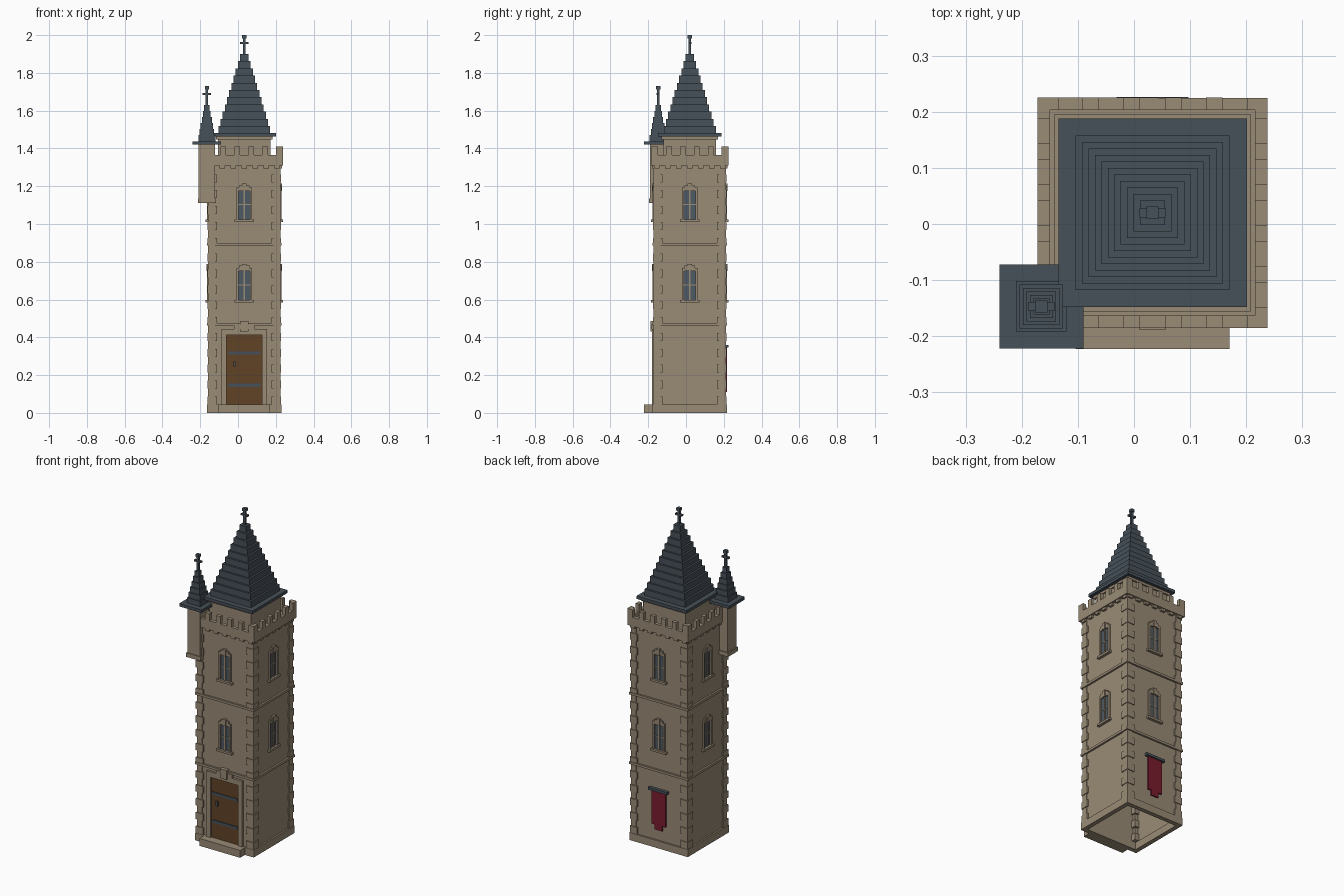
import bpy, bmesh, math
from mathutils import Matrix, Vector

cube = bpy.data.objects.get("Cube")
if cube:
    bpy.data.objects.remove(cube, do_unlink=True)


def material(name, rgb):
    m = bpy.data.materials.new(name)
    m.use_nodes = True
    m.diffuse_color = (*rgb, 1)
    m.node_tree.nodes["Principled BSDF"].inputs["Base Color"].default_value = (*rgb, 1)
    return m


STONE = material("stone", (0.32, 0.256, 0.18))
SLATE = material("slate", (0.062, 0.081, 0.1))
GLASS = material("glass", (0.075, 0.1, 0.125))
WOOD = material("wood", (0.12, 0.054, 0.019))
CLOTH = material("red_cloth", (0.19, 0.012, 0.027))

TOWER = Vector((0.033, 0.02, 0))
TURRET = Vector((-0.165, -0.147, 0))
WALL = 0.187


def build(name, boxes, mat, center=TOWER, sides=(0,)):
    """Boxes are (x0, x1, y0, y1, z0, z1) about a centre, repeated per quarter turn."""
    bm = bmesh.new()
    for side in sides:
        turn = Matrix.Translation(center) @ Matrix.Rotation(side * math.pi / 2, 4, "Z")
        for x0, x1, y0, y1, z0, z1 in boxes:
            mid = Vector((x0 + x1, y0 + y1, z0 + z1)) / 2
            size = Matrix.Diagonal((x1 - x0, y1 - y0, z1 - z0, 1))
            bmesh.ops.create_cube(bm, size=1, matrix=turn @ Matrix.Translation(mid) @ size)
    mesh = bpy.data.meshes.new(name)
    bm.to_mesh(mesh)
    bm.free()
    mesh.materials.append(mat)
    obj = bpy.data.objects.new(name, mesh)
    bpy.context.collection.objects.link(obj)
    return obj


ALL = range(4)


def block(h, z0, z1):
    return (-h, h, -h, h, z0, z1)


def panel(half, d0, d1, z0, z1, u=0):
    """A box on the front face, from depth d0 out to d1."""
    return (u - half, u + half, -d1, -d0, z0, z1)


def ring(outer, inner, z0, z1):
    """One side of a square ring."""
    return (-outer, inner, -outer, -inner, z0, z1)


# Hollow shaft, plinth and doorstep
build("tower_walls", [ring(WALL, 0.175, 0.02, 1.34)], STONE, sides=ALL)
build("plinth", [ring(0.197, 0.17, 0, 0.045)], STONE, sides=ALL)
build("doorstep", [panel(0.137, 0.197, 0.243, 0, 0.045)], STONE)
build("string_courses", [ring(0.198, 0.18, z, z + 0.014) for z in (0.463, 0.886)],
      STONE, sides=ALL)

# Corner stones, alternately large and small
quoins = []
step = 0.042
for i in range(30):
    out, length = (0.195, 0.05) if i % 2 == 0 else (0.191, 0.036)
    z = 0.045 + i * step
    quoins.append((-out, length - out, -out, length - out, z, z + step))
build("corner_stones", quoins, STONE, sides=ALL)

# Battlements
dentils = [panel(0.014, 0.18, 0.2, 1.295, 1.315, u=-0.174 + i * 0.058) for i in range(7)]
build("parapet_dentils", dentils, STONE, sides=ALL)
build("parapet", [ring(0.205, 0.183, 1.31, 1.365)], STONE, sides=ALL)
build("parapet_floor", [block(0.184, 1.31, 1.335)], STONE)
merlons = [(-0.205, -0.168, -0.205, -0.183, 1.36, 1.41),
           (0.168, 0.205, -0.205, -0.183, 1.36, 1.41)]
merlons += [panel(0.0147, 0.183, 0.205, 1.36, 1.41, u=(i - 1.5) * 0.0733) for i in ALL]
build("merlons", merlons, STONE, sides=ALL)
build("roof_base", [block(0.14, 1.33, 1.45), block(0.149, 1.448, 1.464)], STONE)


# Stepped roofs with cross finials
def roof(name, center, eave, first, last, count, z0, z1, tip):
    build(name + "_eave", [block(eave, z0 - 0.018, z0)], SLATE, center)
    rise = (z1 - z0) / count
    courses = []
    for i in range(count):
        h = first + (last - first) * i / (count - 1)
        courses.append(block(h, z0 + i * rise - 0.002, z0 + (i + 1) * rise))
    build(name + "_courses", courses, SLATE, center)
    bar = z1 + (tip - z1) * 0.58
    build(name + "_finial", [block(0.007, z1 - 0.01, tip),
                             block(0.011, tip - 0.017, tip),
                             (-0.023, 0.023, -0.008, 0.008, bar - 0.005, bar + 0.005)],
          SLATE, center)


roof("main_roof", TOWER, 0.168, 0.1375, 0.022, 11, 1.481, 1.9, 2.0)
roof("turret_roof", TURRET, 0.075, 0.045, 0.014, 6, 1.438, 1.63, 1.73)

# Corner turret
build("turret_body", [block(0.043, 1.13, 1.425), block(0.048, 1.11, 1.135)], STONE, TURRET)

# Windows on two floors of every side
frames, panes = [], []
for z in (0.585, 1.01):
    frames += [panel(0.052, 0.18, 0.204, z, z + 0.013),
               panel(0.041, 0.18, 0.197, z + 0.165, z + 0.182),
               panel(0.028, 0.18, 0.197, z + 0.182, z + 0.194),
               panel(0.011, 0.18, 0.201, z + 0.165, z + 0.204),
               panel(0.005, 0.18, 0.194, z + 0.013, z + 0.165),
               panel(0.03, 0.18, 0.192, z + 0.09, z + 0.095)]
    frames += [panel(0.0055, 0.18, 0.197, z + 0.013, z + 0.165, u=s * 0.0355) for s in (-1, 1)]
    panes.append(panel(0.031, 0.182, 0.189, z + 0.013, z + 0.166))
build("window_frames", frames, STONE, sides=ALL)
build("window_panes", panes, GLASS, sides=ALL)

# Door with stepped surround
jambs = [panel(0.014, 0.18, 0.2, 0.045, 0.412, u=s * 0.107) for s in (-1, 1)]
build("door_surround", jambs + [panel(0.121, 0.18, 0.2, 0.412, 0.445),
                                panel(0.055, 0.18, 0.202, 0.445, 0.467),
                                panel(0.023, 0.18, 0.209, 0.43, 0.487)], STONE)
build("door", [panel(0.093, 0.182, 0.191, 0.045, 0.412)], WOOD)
build("door_hinges", [panel(0.086, 0.189, 0.196, z, z + 0.017) for z in (0.138, 0.308)], SLATE)
build("door_handle", [panel(0.006, 0.189, 0.199, 0.245, 0.275, u=-0.052)], SLATE)

# Hanging banner on the back
build("banner_rod", [panel(0.064, 0.186, 0.206, 0.345, 0.36)], SLATE, sides=(2,))
build("banner", [panel(0.048, 0.19, 0.198, 0.14, 0.347),
                 panel(0.025, 0.19, 0.198, 0.11, 0.14)], CLOTH, sides=(2,))
